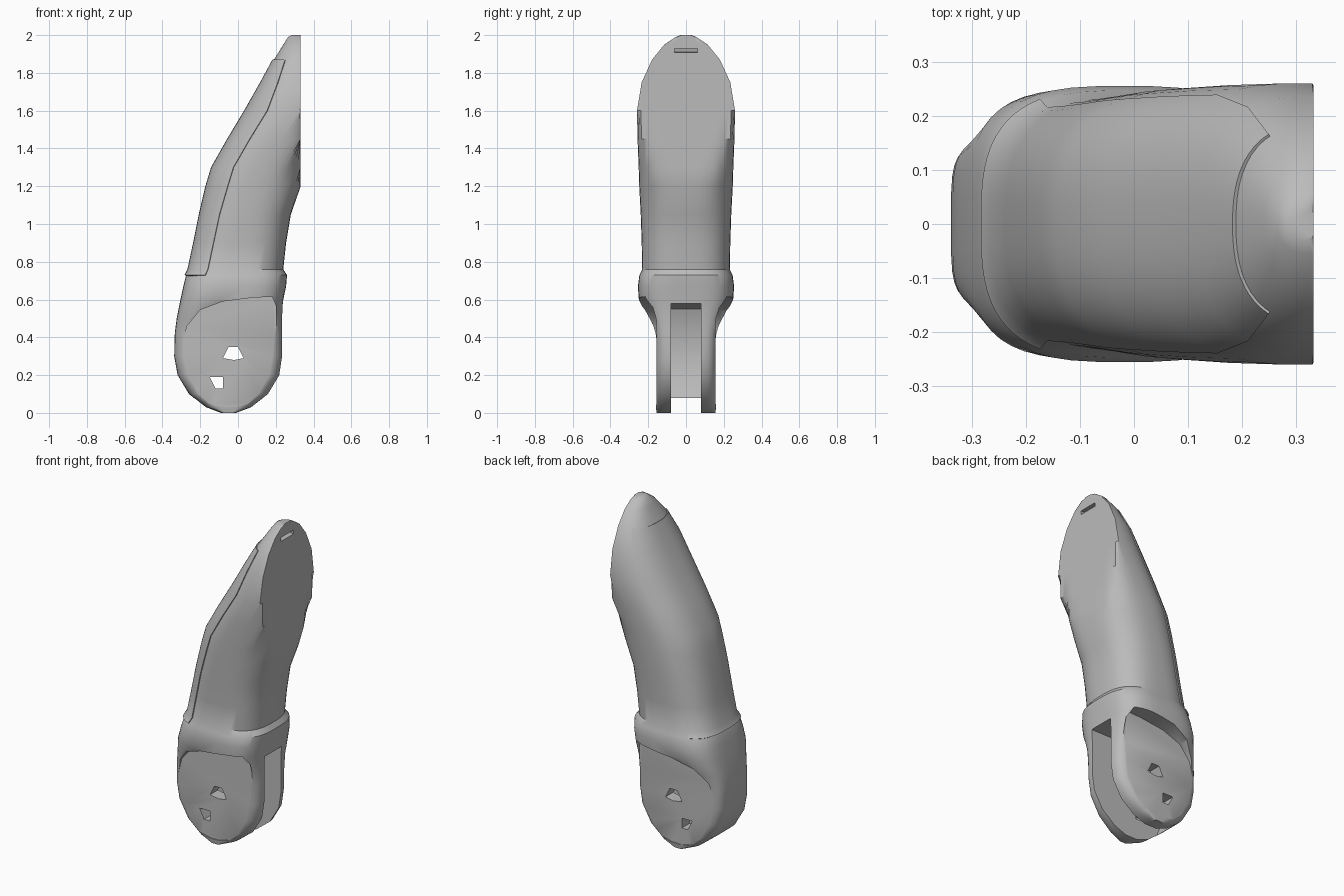
import bpy, bmesh, math

if "Cube" in bpy.data.objects:
    bpy.data.objects.remove(bpy.data.objects["Cube"], do_unlink=True)

grey = bpy.data.materials.new("plain grey")
grey.use_nodes = True
colour = (0.5, 0.5, 0.5, 1)
grey.diffuse_color = colour
grey.node_tree.nodes["Principled BSDF"].inputs["Base Color"].default_value = colour

PAD_X = 0.332
# height, back x, front x, half width, squareness
BODY = [
    (0.0, -0.09, -0.01, 0.155, 5), (0.03, -0.17, 0.07, 0.16, 5),
    (0.1, -0.26, 0.16, 0.165, 5), (0.2, -0.32, 0.22, 0.168, 5),
    (0.3, -0.338, 0.235, 0.17, 5), (0.42, -0.335, 0.235, 0.175, 5),
    (0.5, -0.325, 0.235, 0.205, 4), (0.6, -0.305, 0.24, 0.25, 3.5),
    (0.67, -0.29, 0.255, 0.255, 3.2), (0.73, -0.275, 0.26, 0.247, 3),
    (0.76, -0.26, 0.24, 0.232, 2.8), (0.9, -0.23, 0.255, 0.235, 2.7),
    (1.05, -0.2, 0.28, 0.24, 2.6), (1.2, -0.165, 0.338, 0.248, 2.5),
    (1.3, -0.135, 0.37, 0.251, 2.5), (1.45, -0.05, 0.46, 0.257, 2.5),
    (1.6, 0.04, 0.56, 0.26, 2.5), (1.75, 0.125, 0.52, 0.235, 2.5),
    (1.87, 0.19, 0.46, 0.18, 2.4), (1.95, 0.24, 0.42, 0.115, 2.3),
    (1.99, 0.265, 0.38, 0.055, 2.2), (2.0, 0.285, 0.34, 0.03, 2)]


def section(ring, t, grow=0.0):
    """Point on a rounded section, flattened at the finger pad."""
    z, back, front, w, n = ring
    c, s = math.cos(t), math.sin(t)
    x = (back + front) / 2 + ((front - back) / 2 + grow) * math.copysign(abs(c) ** (2 / n), c)
    y = (w + grow * 0.5) * math.copysign(abs(s) ** (2 / n), s)
    return min(x, PAD_X), y, z


def make(name, bm):
    bmesh.ops.remove_doubles(bm, verts=bm.verts, dist=0.0005)
    bmesh.ops.recalc_face_normals(bm, faces=bm.faces)
    me = bpy.data.meshes.new(name)
    bm.to_mesh(me)
    bm.free()
    ob = bpy.data.objects.new(name, me)
    bpy.context.collection.objects.link(ob)
    me.materials.append(grey)
    return ob


def loft(name, rings, angles, closed, grow=0.0):
    bm = bmesh.new()
    rows = [[bm.verts.new(section(r, t, grow)) for t in angles] for r in rings]
    count = len(angles)
    for a, b in zip(rows, rows[1:]):
        for i in range(count if closed else count - 1):
            j = (i + 1) % count
            bm.faces.new((a[i], a[j], b[j], b[i]))
    if closed:
        bm.faces.new(rows[0])
        bm.faces.new(rows[-1])
    return make(name, bm)


def prism(name, outline, y0, y1):
    """Extrude an x-z outline along y."""
    bm = bmesh.new()
    face = bm.faces.new([bm.verts.new((x, y0, z)) for x, z in outline])
    new = bmesh.ops.extrude_face_region(bm, geom=[face])["geom"]
    bmesh.ops.translate(bm, vec=(0, y1 - y0, 0),
                        verts=[v for v in new if isinstance(v, bmesh.types.BMVert)])
    ob = make(name, bm)
    ob.hide_render = True
    return ob


def apply(ob, mod):
    bpy.context.view_layer.objects.active = ob
    bpy.ops.object.modifier_apply(modifier=mod.name)


def cut(ob, cutter):
    mod = ob.modifiers.new("cut", 'BOOLEAN')
    mod.operation = 'DIFFERENCE'
    mod.solver = 'EXACT'
    mod.object = cutter
    apply(ob, mod)
    bpy.data.objects.remove(cutter, do_unlink=True)


def smooth(ob, angle):
    bpy.ops.object.select_all(action='DESELECT')
    ob.select_set(True)
    bpy.context.view_layer.objects.active = ob
    bpy.ops.object.shade_smooth_by_angle(angle=math.radians(angle))


# Finger body with flat pad and forked base
STEPS = 48
body = loft("finger_body", BODY, [math.tau * (i + 0.5) / STEPS for i in range(STEPS)], True)

# Slot between the two prongs, open to the pad side and the bottom
slot = [(0.5, -0.1), (-0.2, -0.1), (-0.22, 0.05), (-0.28, 0.2),
        (-0.29, 0.42), (-0.24, 0.55), (-0.15, 0.58), (0.5, 0.58)]
cut(body, prism("slot_cutter", slot, -0.08, 0.08))

# Shallow recess on the outer face of each prong
arc = [(-0.05 + 0.255 * math.cos(a), 0.29 + 0.262 * math.sin(a))
       for a in [math.radians(170 + 190 * i / 14) for i in range(15)]]
recess = arc + [(0.205, 0.56), (0.18, 0.615), (0.08, 0.61), (-0.08, 0.59),
                (-0.2, 0.545), (-0.27, 0.46)]
for side in (-1, 1):
    cut(body, prism("recess_cutter", recess, side * 0.155, side * 0.4))

# Small pin openings through the prongs
for hole in ([(-0.08, 0.29), (-0.05, 0.35), (0.0, 0.35), (0.03, 0.29), (-0.02, 0.28)],
             [(-0.15, 0.19), (-0.08, 0.19), (-0.08, 0.13), (-0.12, 0.13)]):
    cut(body, prism("pin_cutter", hole, -0.4, 0.4))

# Notch near the top of the pad
notch = [(0.305, 1.91), (0.4, 1.9), (0.4, 1.93), (0.31, 1.93)]
cut(body, prism("notch_cutter", notch, -0.06, 0.06))
smooth(body, 35)

# Raised strip along the back, running up to the tip
strip = [r for r in BODY if 0.7 < r[0] < 1.92]
cover = loft("back_strip", strip, [math.radians(118 + 124 * i / 24) for i in range(25)], False, 0.008)
mod = cover.modifiers.new("thickness", 'SOLIDIFY')
mod.thickness = 0.02
mod.offset = -1
apply(cover, mod)
smooth(cover, 40)
